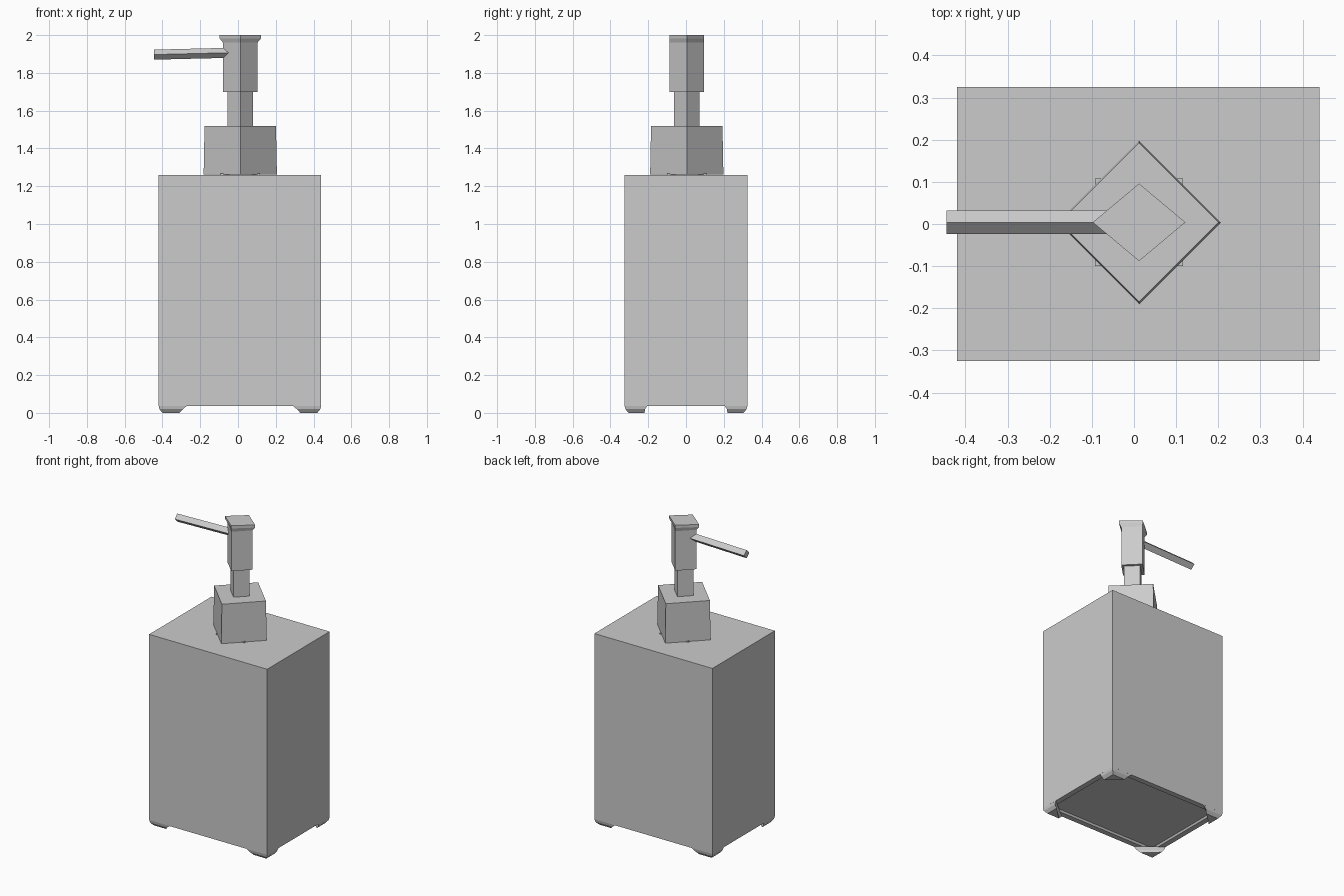
import bpy
import bmesh

cube = bpy.data.objects.get("Cube")
if cube:
    bpy.data.objects.remove(cube, do_unlink=True)

# Single plain grey finish
grey = bpy.data.materials.new("light grey")
grey.use_nodes = True
colour = (0.6, 0.6, 0.6, 1)
grey.diffuse_color = colour
grey.node_tree.nodes["Principled BSDF"].inputs["Base Color"].default_value = colour

CX, CY = 0.012, 0.004      # pump axis
HX, HY = 0.43, 0.325       # body half sizes
BX = 0.01                  # body centre


def finish(name, bm):
    bmesh.ops.recalc_face_normals(bm, faces=bm.faces)
    mesh = bpy.data.meshes.new(name)
    bm.to_mesh(mesh)
    bm.free()
    mesh.materials.append(grey)
    obj = bpy.data.objects.new(name, mesh)
    bpy.context.collection.objects.link(obj)
    return obj


def loft(name, rings):
    """Skin a closed solid through rings of equal point count."""
    bm = bmesh.new()
    loops = [[bm.verts.new(p) for p in ring] for ring in rings]
    n = len(loops[0])
    for a, b in zip(loops, loops[1:]):
        for i in range(n):
            j = (i + 1) % n
            bm.faces.new((a[i], a[j], b[j], b[i]))
    bm.faces.new(loops[0])
    bm.faces.new(loops[-1])
    return finish(name, bm)


def diamond(z, rx, ry):
    return [(CX + rx, CY, z), (CX, CY + ry, z), (CX - rx, CY, z), (CX, CY - ry, z)]


def rectangle(x, y, hx, hy, z):
    return [(x + sx * hx, y + sy * hy, z)
            for sx, sy in ((1, 1), (-1, 1), (-1, -1), (1, -1))]


# Bottle body with a recessed panel underneath
body = loft("bottle_body", [rectangle(BX, 0, HX, HY, 0.037),
                            rectangle(BX, 0, HX, HY, 1.26)])
bm = bmesh.new()
bm.from_mesh(body.data)
base = min(bm.faces, key=lambda f: f.calc_center_median().z)
bmesh.ops.inset_region(bm, faces=[base], thickness=0.05)
bmesh.ops.inset_region(bm, faces=[base], thickness=0.01, depth=-0.012)
bm.to_mesh(body.data)
bm.free()

# Triangular tapered feet on the four corners
for sx, side in ((1, "left"), (-1, "right")):
    for sy, end in ((1, "back"), (-1, "front")):
        def corner(inset, leg_x, leg_y, z):
            x, y = BX + sx * (HX - inset), sy * (HY - inset)
            return [(x, y, z), (x - sx * leg_x, y, z), (x, y - sy * leg_y, z)]
        loft(f"foot_{end}_{side}", [corner(0.02, 0.09, 0.085, 0),
                                    corner(0.004, 0.125, 0.105, 0.02),
                                    corner(0, 0.15, 0.12, 0.038)])

# Square neck plate, barely showing around the collar
loft("neck_plate", [rectangle(CX, CY, 0.104, 0.104, z) for z in (1.25, 1.267)])

# Pump parts, all turned corner-on
loft("collar", [diamond(1.262, 0.194, 0.194), diamond(1.52, 0.189, 0.189)])
loft("pump_stem", [diamond(1.5, 0.068, 0.068), diamond(1.72, 0.068, 0.068)])
loft("pump_head", [diamond(1.70, 0.091, 0.091), diamond(1.96, 0.091, 0.091),
                   diamond(1.982, 0.109, 0.092), diamond(2.0, 0.11, 0.092)])


# Spout with a diamond section, dipping slightly towards the tip
def section(x, z):
    return [(x, CY, z + 0.026), (x, CY + 0.028, z),
            (x, CY, z - 0.027), (x, CY - 0.028, z)]


loft("spout", [section(-0.445, 1.897), section(-0.04, 1.907)])
